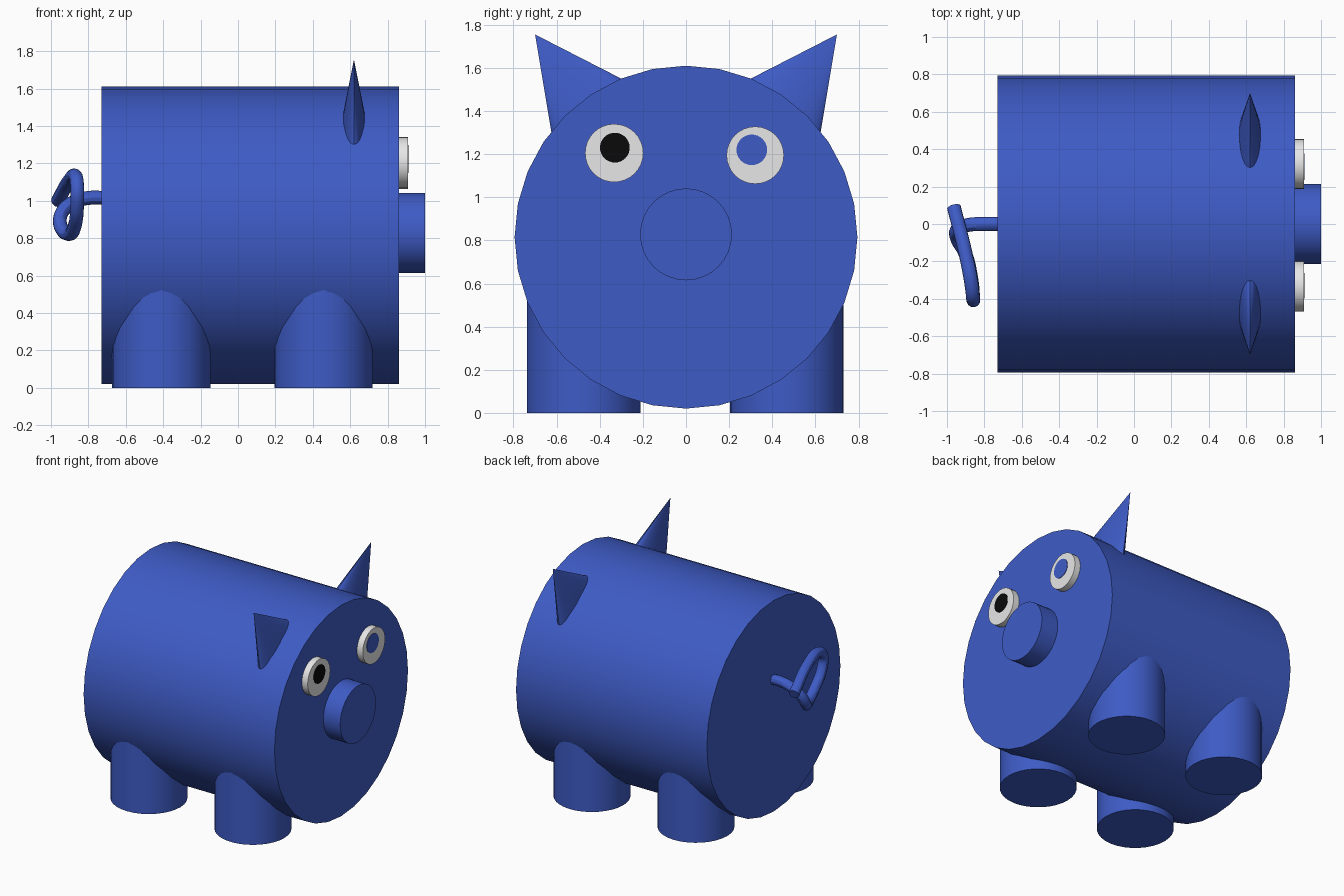
import bpy
import bmesh
from math import atan2, radians
from mathutils import Matrix, Vector

cube = bpy.data.objects.get("Cube")
if cube:
    bpy.data.objects.remove(cube, do_unlink=True)


def material(name, rgb):
    mat = bpy.data.materials.new(name)
    mat.use_nodes = True
    mat.diffuse_color = (*rgb, 1)
    mat.node_tree.nodes["Principled BSDF"].inputs["Base Color"].default_value = (*rgb, 1)
    return mat


blue = material("blue", (0.048, 0.105, 0.56))
white = material("white", (0.8, 0.8, 0.8))
black = material("black", (0.003, 0.003, 0.003))


def smooth(obj):
    bpy.ops.object.select_all(action="DESELECT")
    obj.select_set(True)
    bpy.context.view_layer.objects.active = obj
    bpy.ops.object.shade_smooth_by_angle(angle=radians(30))


def cone(name, mat, matrix, r1, r2, depth):
    """Round solid rising along local z from the origin of the matrix."""
    bm = bmesh.new()
    bmesh.ops.create_cone(bm, cap_ends=True, segments=32, radius1=r1, radius2=r2,
                          depth=depth, matrix=matrix @ Matrix.Translation((0, 0, depth / 2)))
    mesh = bpy.data.meshes.new(name)
    bm.to_mesh(mesh)
    bm.free()
    mesh.materials.append(mat)
    obj = bpy.data.objects.new(name, mesh)
    bpy.context.collection.objects.link(obj)
    smooth(obj)
    return obj


def disc_x(name, mat, x0, x1, y, z, r):
    """Cylinder lying along x."""
    turn = Matrix.Translation((x0, y, z)) @ Matrix.Rotation(radians(90), 4, "Y")
    return cone(name, mat, turn, r, r, x1 - x0)


# Body and snout
disc_x("body", blue, -0.73, 0.86, 0, 0.815, 0.795)
disc_x("snout", blue, 0.85, 1.0, 0, 0.828, 0.213)

# Eyes with thin pupil plates
disc_x("eye_right", white, 0.85, 0.908, -0.333, 1.205, 0.135)
disc_x("pupil_right", black, 0.906, 0.911, -0.33, 1.23, 0.069)
disc_x("eye_left", white, 0.85, 0.908, 0.321, 1.195, 0.133)
disc_x("pupil_left", blue, 0.906, 0.911, 0.305, 1.22, 0.071)

# Legs
for end, x in (("front", 0.457), ("back", -0.41)):
    for side, y in (("left", 0.467), ("right", -0.475)):
        cone(f"leg_{end}_{side}", blue, Matrix.Translation((x, y, 0)), 0.263, 0.263, 0.65)

# Flattened pointed ears, radial to the body
length = 0.46
for side, s in (("left", 1), ("right", -1)):
    tip = Vector((0.62, s * 0.70, 1.755))
    axis = Vector((0, s * 0.59, 0.807)).normalized()
    place = (Matrix.Translation(tip - axis * length)
             @ Matrix.Rotation(-atan2(axis.y, axis.z), 4, "X")
             @ Matrix.Diagonal((0.3, 1, 1, 1)))
    cone(f"ear_{side}", blue, place, length * 0.503, 0, length)

# Curly tail
path = [(-0.70, 0, 1.015), (-0.80, 0, 1.015), (-0.885, -0.005, 0.99),
        (-0.945, -0.03, 0.93), (-0.945, -0.08, 0.855), (-0.905, -0.15, 0.822),
        (-0.872, -0.28, 0.87), (-0.86, -0.39, 0.98), (-0.86, -0.4, 1.08),
        (-0.868, -0.33, 1.13), (-0.9, -0.16, 1.11), (-0.963, 0.09, 1.0)]
curve = bpy.data.curves.new("tail_path", "CURVE")
curve.dimensions = "3D"
curve.bevel_depth = 0.037
curve.bevel_resolution = 4
curve.resolution_u = 6
curve.use_fill_caps = True
spline = curve.splines.new("BEZIER")
spline.bezier_points.add(len(path) - 1)
for point, co in zip(spline.bezier_points, path):
    point.co = co
    point.handle_left_type = point.handle_right_type = "AUTO"
curve_obj = bpy.data.objects.new("tail_path", curve)
bpy.context.collection.objects.link(curve_obj)
bpy.context.view_layer.update()
tail_mesh = bpy.data.meshes.new_from_object(
    curve_obj.evaluated_get(bpy.context.evaluated_depsgraph_get()))
bpy.data.objects.remove(curve_obj, do_unlink=True)
tail_mesh.materials.clear()
tail_mesh.materials.append(blue)
tail = bpy.data.objects.new("tail", tail_mesh)
bpy.context.collection.objects.link(tail)
smooth(tail)
